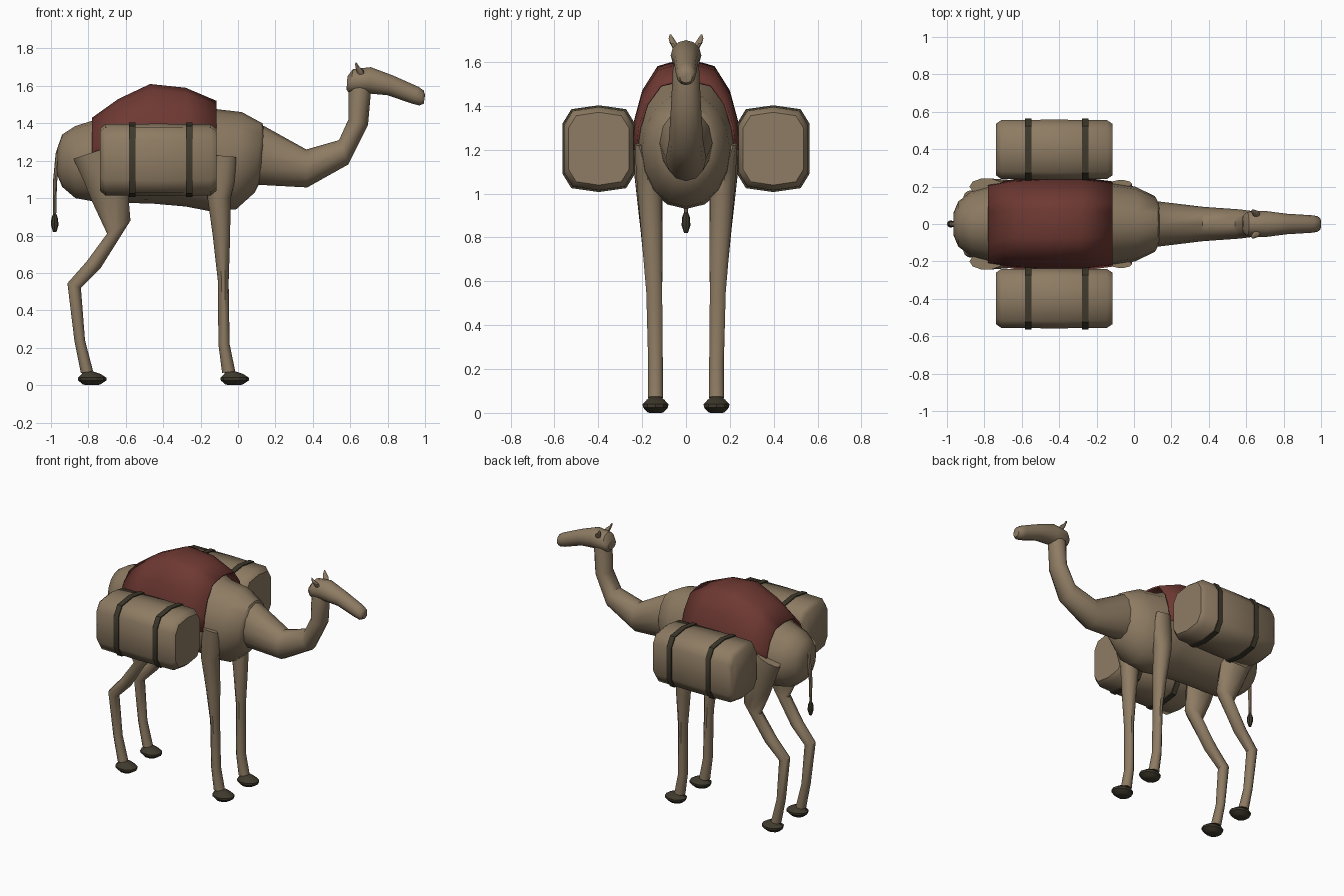
import bpy, bmesh, math
from mathutils import Vector


def material(name, rgb):
    m = bpy.data.materials.new(name)
    m.diffuse_color = (*rgb, 1)
    return m


TAN = material("tan", (0.27, 0.20, 0.125))
RED = material("dark red", (0.155, 0.04, 0.032))
DARK = material("dark brown", (0.05, 0.042, 0.026))


def finish(name, bm, mat, angle=40):
    bmesh.ops.recalc_face_normals(bm, faces=bm.faces)
    me = bpy.data.meshes.new(name)
    bm.to_mesh(me)
    bm.free()
    me.materials.append(mat)
    me.shade_smooth()
    me.set_sharp_from_angle(angle=math.radians(angle))
    ob = bpy.data.objects.new(name, me)
    bpy.context.collection.objects.link(ob)
    return ob


def skin(name, rings, mat, closed=True, angle=40):
    """Bridge equal rings of points; closed rings also get end caps."""
    bm = bmesh.new()
    vs = [[bm.verts.new(p) for p in r] for r in rings]
    n = len(vs[0])
    for a, b in zip(vs, vs[1:]):
        for i in range(n if closed else n - 1):
            j = (i + 1) % n
            bm.faces.new((a[i], a[j], b[j], b[i]))
    if closed:
        bm.faces.new(vs[0])
        bm.faces.new(vs[-1])
    return finish(name, bm, mat, angle)


def tube(name, stations, mat, sides=12, angle=40, side=1):
    """Station: one edge (x, z), opposite edge (x, z), centre y, half width."""
    rings = []
    for x1, z1, x2, z2, y, w in stations:
        c = Vector(((x1 + x2) / 2, y * side, (z1 + z2) / 2))
        h = Vector(((x1 - x2) / 2, 0, (z1 - z2) / 2))
        rings.append([c + h * math.cos(t) + Vector((0, w * math.sin(t), 0))
                      for t in (2 * math.pi * i / sides for i in range(sides))])
    return skin(name, rings, mat, True, angle)


# Torso with a low hump under the blanket
tube("body", [
    (-0.965, 1.27, -0.965, 1.12, 0, 0.06),
    (-0.94, 1.34, -0.94, 1.06, 0, 0.12),
    (-0.87, 1.385, -0.87, 1.00, 0, 0.175),
    (-0.76, 1.42, -0.76, 0.98, 0, 0.21),
    (-0.47, 1.58, -0.45, 0.97, 0, 0.232),
    (-0.28, 1.56, -0.28, 0.955, 0, 0.235),
    (-0.11, 1.475, -0.15, 0.93, 0, 0.222),
    (0.02, 1.46, -0.01, 0.94, 0, 0.20),
    (0.13, 1.40, 0.09, 1.03, 0, 0.15),
    (0.145, 1.36, 0.12, 1.09, 0, 0.11)], TAN, 16)

# Neck and head
tube("neck", [
    (0.05, 1.41, 0.05, 1.075, 0, 0.125),
    (0.14, 1.385, 0.13, 1.07, 0, 0.12),
    (0.365, 1.26, 0.37, 1.057, 0, 0.092),
    (0.54, 1.31, 0.59, 1.18, 0, 0.078),
    (0.59, 1.42, 0.695, 1.39, 0, 0.068),
    (0.59, 1.58, 0.71, 1.56, 0, 0.06),
    (0.60, 1.63, 0.71, 1.62, 0, 0.05)], TAN)
tube("head", [
    (0.585, 1.65, 0.58, 1.58, 0, 0.045),
    (0.615, 1.69, 0.595, 1.56, 0, 0.065),
    (0.71, 1.70, 0.69, 1.56, 0, 0.07),
    (0.83, 1.655, 0.80, 1.55, 0, 0.055),
    (0.965, 1.595, 0.93, 1.505, 0, 0.047),
    (0.993, 1.575, 0.97, 1.495, 0, 0.042),
    (1.00, 1.55, 0.993, 1.505, 0, 0.028)], TAN)

# Tail and its tuft
tube("tail", [
    (-0.91, 1.33, -0.92, 1.29, 0, 0.02),
    (-0.945, 1.325, -0.925, 1.29, 0, 0.018),
    (-0.975, 1.24, -0.95, 1.23, 0, 0.016),
    (-0.99, 1.08, -0.968, 1.08, 0, 0.013),
    (-0.99, 0.91, -0.972, 0.91, 0, 0.009)], TAN, 8)
tube("tail_tuft", [
    (-0.985, 0.925, -0.975, 0.925, 0, 0.006),
    (-0.998, 0.89, -0.962, 0.89, 0, 0.018),
    (-1.0, 0.855, -0.96, 0.855, 0, 0.02),
    (-0.99, 0.82, -0.97, 0.82, 0, 0.009)], DARK, 8)

# Blanket: arched shell draped over the hump
arch = [(1.0, 0.0), (0.97, 0.3), (0.93, 0.52), (0.66, 0.8), (0.32, 0.95), (0, 1.0)]
arch = [(-w, h) for h, w in arch[:0:-1]] + [(w, h) for h, w in arch]
rings = []
for x, top, w in [(-0.78, 1.43, 0.215), (-0.64, 1.53, 0.24), (-0.47, 1.61, 0.25),
                  (-0.28, 1.59, 0.25), (-0.115, 1.52, 0.228)]:
    rings.append([(x, u * w, 1.2 + v * (top - 1.2)) for u, v in arch])
blanket = skin("blanket", rings, RED, False)
solid = blanket.modifiers.new("thickness", 'SOLIDIFY')
solid.thickness = 0.012
# Keep the thickness on the inner side
solid.offset = -1


def bag_ring(x, s, side, pad=0.0):
    prof = [(0.16, 0.11), (0.12, 0.175), (0, 0.193), (-0.12, 0.175), (-0.16, 0.11),
            (-0.16, -0.11), (-0.12, -0.175), (0, -0.193), (0.12, -0.175), (0.16, -0.11)]
    return [(x, side * 0.398 + u * s + math.copysign(pad, u) * (u != 0),
             1.205 + v * s + math.copysign(pad, v)) for u, v in prof]


for side, tag in ((-1, "right"), (1, "left")):
    # Pack bags with chamfered ends, and two straps each
    skin("bag_" + tag, [bag_ring(x, s, side) for x, s in
         ((-0.738, 0.86), (-0.71, 0.985), (-0.425, 1.0), (-0.145, 0.985), (-0.115, 0.86))],
         TAN, True, 50)
    for k, x in enumerate((-0.565, -0.26)):
        skin(f"strap_{k + 1}_{tag}", [bag_ring(x + d, 1, side, 0.005)
             for d in (-0.018, 0.018)], DARK)

    # Front leg
    tube("front_leg_" + tag, [
        (-0.13, 1.23, -0.01, 1.22, 0.215, 0.02),
        (-0.155, 1.10, -0.015, 1.10, 0.18, 0.05),
        (-0.163, 1.0, -0.04, 1.0, 0.165, 0.058),
        (-0.135, 0.80, -0.042, 0.80, 0.155, 0.05),
        (-0.107, 0.55, -0.05, 0.55, 0.145, 0.038),
        (-0.105, 0.22, -0.045, 0.22, 0.139, 0.035),
        (-0.085, 0.065, -0.015, 0.075, 0.139, 0.036)], TAN, 10, side=side)
    # Hind leg with backward hock
    tube("hind_leg_" + tag, [
        (-0.88, 1.21, -0.70, 1.27, 0.20, 0.045),
        (-0.82, 1.08, -0.60, 1.13, 0.175, 0.065),
        (-0.775, 0.97, -0.585, 1.0, 0.165, 0.062),
        (-0.70, 0.81, -0.575, 0.88, 0.158, 0.052),
        (-0.81, 0.66, -0.735, 0.625, 0.148, 0.042),
        (-0.912, 0.545, -0.84, 0.52, 0.143, 0.036),
        (-0.875, 0.24, -0.818, 0.24, 0.139, 0.033),
        (-0.84, 0.065, -0.775, 0.075, 0.139, 0.036)], TAN, 10, side=side)
    # Feet
    for part, x in (("front", -0.018), ("hind", -0.78)):
        tube(f"{part}_foot_{tag}", [
            (x, 0.075, x - 0.05, 0.075, 0.139, 0.024),
            (x + 0.045, 0.06, x - 0.055, 0.06, 0.139, 0.042),
            (x + 0.076, 0.04, x - 0.076, 0.04, 0.139, 0.062),
            (x + 0.076, 0.025, x - 0.074, 0.025, 0.139, 0.06),
            (x + 0.045, 0.004, x - 0.05, 0.004, 0.139, 0.04),
            (x + 0.03, 0.0, x - 0.03, 0.0, 0.139, 0.03)], DARK, 10, 30, side)
    # Ears
    tube("ear_" + tag, [
        (0.645, 1.65, 0.68, 1.66, 0.042, 0.014),
        (0.63, 1.69, 0.67, 1.685, 0.058, 0.016),
        (0.626, 1.715, 0.65, 1.70, 0.067, 0.012),
        (0.628, 1.727, 0.636, 1.722, 0.071, 0.004)], TAN, 8, side=side)
